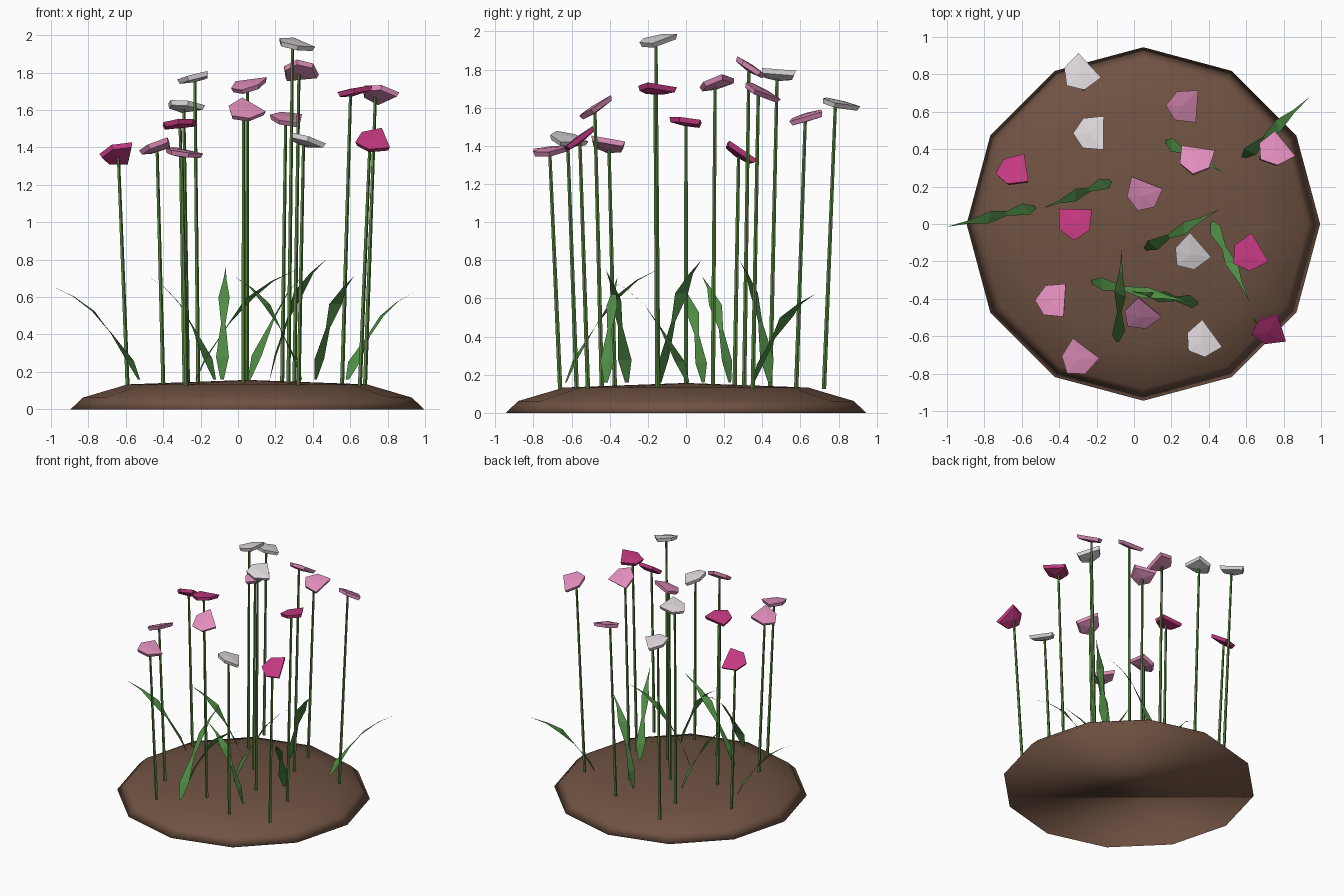
import bpy, bmesh, math
from mathutils import Vector, Matrix

if "Cube" in bpy.data.objects:
    bpy.data.objects.remove(bpy.data.objects["Cube"])


def material(name, rgb):
    m = bpy.data.materials.new(name)
    m.diffuse_color = (*rgb, 1)
    m.use_nodes = True
    m.node_tree.nodes["Principled BSDF"].inputs["Base Color"].default_value = m.diffuse_color
    return m


BROWN = material("soil", (0.16, 0.085, 0.055))
STEM = material("stem_green", (0.10, 0.24, 0.05))
LEAF = material("leaf_green", (0.08, 0.27, 0.06))
PINK = material("pink", (0.75, 0.27, 0.5))
MAGENTA = material("magenta", (0.55, 0.04, 0.22))
WHITE = material("white", (0.76, 0.71, 0.74))


def add_object(name, bm, mat, smooth=False, fix_normals=True):
    if fix_normals:
        bmesh.ops.recalc_face_normals(bm, faces=bm.faces)
    for f in bm.faces:
        f.smooth = smooth
    me = bpy.data.meshes.new(name)
    bm.to_mesh(me)
    bm.free()
    me.materials.append(mat)
    ob = bpy.data.objects.new(name, me)
    bpy.context.collection.objects.link(ob)
    return ob


def bridge(bm, a, b):
    n = len(a)
    for i in range(n):
        bm.faces.new((a[i], a[(i + 1) % n], b[(i + 1) % n], b[i]))


def fan(bm, ring, centre):
    c = bm.verts.new(centre)
    for i in range(len(ring)):
        bm.faces.new((ring[i], ring[(i + 1) % len(ring)], c))


def ring(bm, centre, r, n):
    return [bm.verts.new((centre[0] + r * math.cos(2 * math.pi * i / n),
                          centre[1] + r * math.sin(2 * math.pi * i / n),
                          centre[2])) for i in range(n)]


# Soil mound: twelve-sided, smooth, flat underneath
bm = bmesh.new()
rings = [ring(bm, (0.05, 0, z), r, 12) for r, z in ((0.945, 0), (0.88, 0.062), (0.64, 0.133))]
bridge(bm, rings[0], rings[1])
bridge(bm, rings[1], rings[2])
fan(bm, rings[2], (0.05, 0, 0.157))
bm.faces.new(rings[0])
add_object("soil_mound", bm, BROWN, smooth=True)

# Flower head outline: shield shape, long edge towards local +x
SHIELD = [(0.078, 0.09), (-0.035, 0.08), (-0.09, 0), (-0.035, -0.08), (0.078, -0.09)]


def flower(i, x, y, z, slope_x, slope_y, yaw, mat):
    # Head: thin tilted plate, a little narrower below
    tilt = Vector((0, 0, 1)).rotation_difference(Vector((-slope_x, -slope_y, 1)))
    mtx = Matrix.Translation((x, y, z)) @ tilt.to_matrix().to_4x4() @ \
        Matrix.Rotation(math.radians(yaw), 4, 'Z')
    bm = bmesh.new()
    top = [bm.verts.new((u, v, 0.014)) for u, v in SHIELD]
    low = [bm.verts.new((u * 0.9, v * 0.9, -0.012)) for u, v in SHIELD]
    bridge(bm, top, low)
    fan(bm, top, (0, 0, 0.02))
    fan(bm, low, (0, 0, -0.022))
    bm.transform(mtx)
    add_object(f"flower_head_{i}", bm, mat)
    # Stem: slender, leaning slightly outwards
    bm = bmesh.new()
    a = ring(bm, (x * 0.91, y * 0.91, 0.125), 0.012, 5)
    b = ring(bm, (x * 0.985, y * 0.985, z - 0.01), 0.009, 5)
    bridge(bm, a, b)
    bm.faces.new(a)
    bm.faces.new(b)
    add_object(f"flower_stem_{i}", bm, STEM)


# Flowers: x, y, z, slope along x, slope along y, yaw, colour
FLOWERS = [
    (-0.295, 0.795, 1.62, -0.10, -0.23, 42, WHITE),
    (-0.235, 0.485, 1.77, 0.24, -0.08, 0, WHITE),
    (0.258, 0.635, 1.55, -0.12, 0.30, -3, PINK),
    (0.33, 0.335, 1.81, 0.0, -0.65, 80, PINK),
    (0.745, 0.385, 1.685, -0.15, -0.50, 36, PINK),
    (-0.65, 0.28, 1.36, 0.2, -0.65, 10, MAGENTA),
    (0.05, 0.155, 1.725, 0.25, 0.30, 70, PINK),
    (-0.315, 0.0, 1.525, 0.10, -0.15, 88, MAGENTA),
    (0.295, -0.16, 1.95, -0.20, 0.20, 41, WHITE),
    (0.61, -0.165, 1.695, 0.20, -0.05, 31, MAGENTA),
    (-0.44, -0.41, 1.40, 0.35, -0.20, -2, PINK),
    (0.03, -0.485, 1.59, -0.05, 0.65, 45, PINK),
    (0.355, -0.63, 1.435, -0.30, -0.20, 36, WHITE),
    (0.715, -0.565, 1.43, 0.0, 0.75, 14, MAGENTA),
    (-0.305, -0.725, 1.37, -0.15, 0.10, 53, PINK),
]
for i, args in enumerate(FLOWERS, 1):
    flower(i, *args)

# Blade stations: outward fraction, height fraction, half width, twist in degrees
STATIONS = [(0, 0, 0.010, -25), (0.10, 0.20, 0.036, -20), (0.32, 0.50, 0.012, 0),
            (0.52, 0.73, 0.034, 25), (0.75, 0.89, 0.010, 30)]


def leaf(i, bx, by, tx, ty, tz):
    base, tip = Vector((bx, by, 0.16)), Vector((tx, ty, tz))
    out = Vector((tx - bx, ty - by, 0))
    side = Vector((-out.y, out.x, 0)).normalized()
    bm = bmesh.new()
    prev = None
    for h, v, w, twist in STATIONS:
        p = base + out * h + Vector((0, 0, (tz - 0.16) * v))
        t = math.radians(twist)
        d = (side * math.cos(t) + out.normalized() * math.sin(t)) * w
        pair = (bm.verts.new(p - d), bm.verts.new(p + d))
        if prev:
            bm.faces.new((prev[0], prev[1], pair[1], pair[0]))
        prev = pair
    bm.faces.new((prev[0], prev[1], bm.verts.new(tip)))
    add_object(f"leaf_{i}", bm, LEAF, fix_normals=False)


# Leaves: base x, y then tip x, y, z
LEAVES = [
    (-0.53, 0.09, -1.0, -0.015, 0.66),
    (-0.125, 0.23, -0.485, 0.085, 0.715),
    (-0.085, -0.63, -0.065, -0.135, 0.76),
    (-0.225, -0.31, 0.32, -0.42, 0.75),
    (0.34, -0.42, -0.02, -0.36, 0.71),
    (0.06, -0.135, 0.46, 0.08, 0.80),
    (0.415, 0.01, 0.62, -0.42, 0.71),
    (0.585, 0.355, 0.94, 0.68, 0.625),
    (0.17, 0.44, 0.47, 0.28, 0.80),
]
for i, args in enumerate(LEAVES, 1):
    leaf(i, *args)
